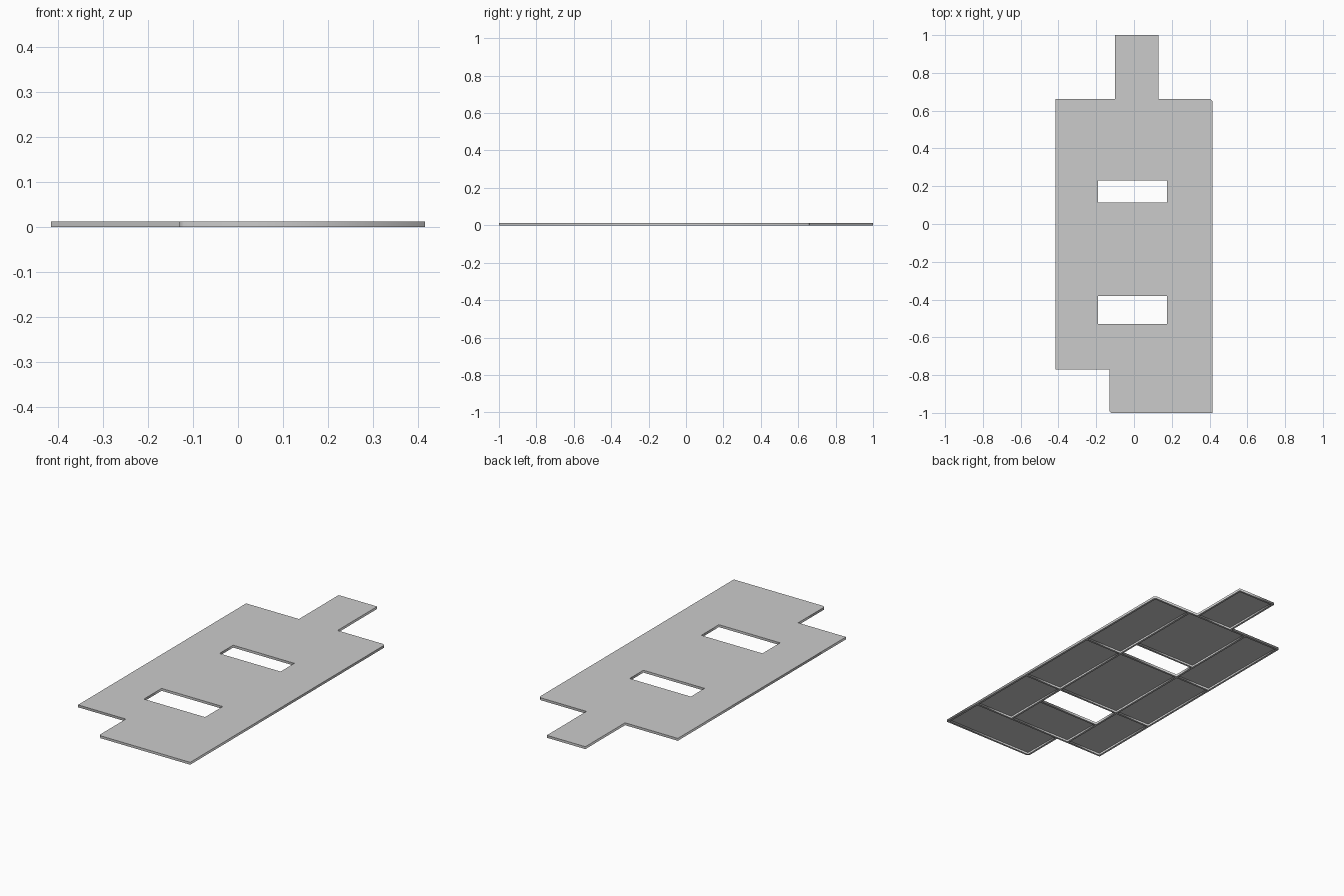
import bpy

if "Cube" in bpy.data.objects:
    bpy.data.objects.remove(bpy.data.objects["Cube"])

TOP, SKIN, W = 0.013, 0.003, 0.011   # total height, deck thickness, rib width

# outer outline, with two tiny clipped corners
outline = [(-0.12, -1), (0.415, -1), (0.415, 0.65), (0.405, 0.662),
           (0.13, 0.662), (0.13, 1), (-0.1, 1), (-0.1, 0.662),
           (-0.415, 0.662), (-0.415, -0.77), (-0.13, -0.77), (-0.13, -0.99)]


def rect(x0, y0, x1, y1, inset=0.0):
    return [(x0 + inset, y0 + inset), (x1 - inset, y0 + inset),
            (x1 - inset, y1 - inset), (x0 + inset, y1 - inset)]


def slab(name, loops, z0, z1):
    """Flat profile with holes, extruded between two heights."""
    cu = bpy.data.curves.new(name, 'CURVE')
    cu.dimensions = '2D'
    cu.fill_mode = 'BOTH'
    cu.extrude = (z1 - z0) / 2
    for pts in loops:
        sp = cu.splines.new('POLY')
        sp.points.add(len(pts) - 1)
        for p, (x, y) in zip(sp.points, pts):
            p.co = (x, y, 0, 1)
        sp.use_cyclic_u = True
    ob = bpy.data.objects.new(name, cu)
    ob.location.z = (z0 + z1) / 2
    bpy.context.collection.objects.link(ob)
    bpy.ops.object.select_all(action='DESELECT')
    ob.select_set(True)
    bpy.context.view_layer.objects.active = ob
    bpy.ops.object.convert(target='MESH')
    return ob


# the two through openings
XL, XR = -0.19, 0.175
openings = [rect(XL, -0.53, XR, -0.38), rect(XL, 0.113, XR, 0.23)]

# hollow panels on the underside; ribs of width W remain between them
h = W / 2
rows = [-0.77 + h, -0.38 + h, 0.113 - h, 0.662 - h]
panels = []
for y0, y1 in zip(rows, rows[1:]):
    panels.append(rect(-0.415 + h, y0, XL - h, y1, h))
    panels.append(rect(XR + h, y0, 0.415 - h, y1, h))
for y0, y1 in ((-0.77 + h, -0.53 - h), (-0.38 + h, 0.113 - h), (0.23 + h, 0.662 - h)):
    panels.append(rect(XL - h, y0, XR + h, y1, h))
panels.append(rect(-0.13 + h, -1 + h, 0.415 - h, -0.77 + h, h))   # front step
panels.append(rect(-0.1 + h, 0.662 - h, 0.13 - h, 1 - h, h))      # rear tab

slab("deck", [outline] + openings, TOP - SKIN, TOP)
slab("underside_ribs", [outline] + openings + panels, 0, TOP - SKIN)
